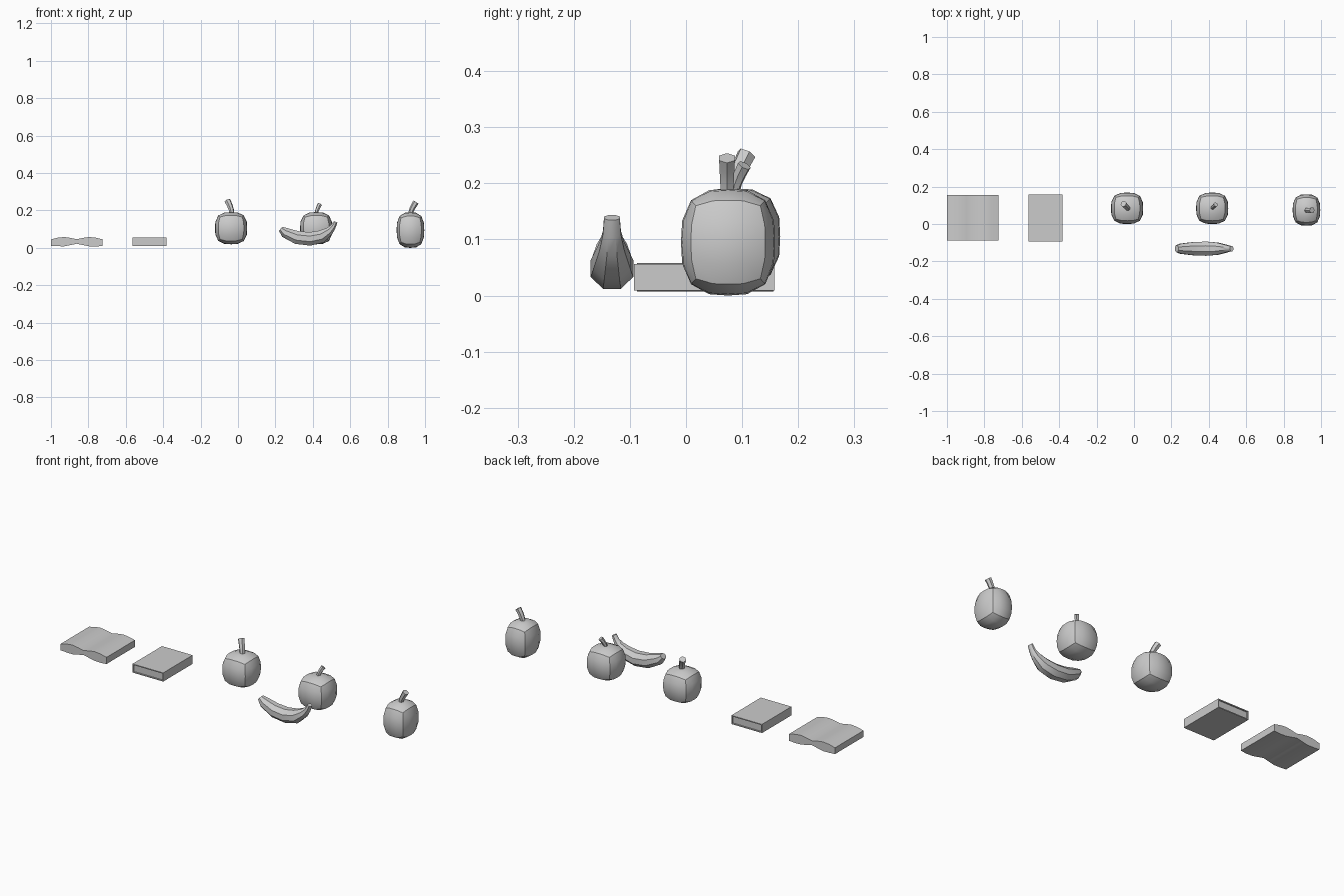
import bpy, bmesh, math
from mathutils import Vector

if "Cube" in bpy.data.objects:
    bpy.data.objects.remove(bpy.data.objects["Cube"])


def finish(name, bm, smooth=None):
    bmesh.ops.recalc_face_normals(bm, faces=bm.faces)
    me = bpy.data.meshes.new(name)
    bm.to_mesh(me)
    bm.free()
    ob = bpy.data.objects.new(name, me)
    bpy.context.collection.objects.link(ob)
    if smooth:
        bpy.ops.object.select_all(action='DESELECT')
        bpy.context.view_layer.objects.active = ob
        ob.select_set(True)
        bpy.ops.object.shade_smooth_by_angle(angle=math.radians(smooth))
    return ob


def add_box(bm, lo, hi):
    lo, hi = Vector(lo), Vector(hi)
    for v in bmesh.ops.create_cube(bm, size=1)['verts']:
        v.co = (lo + hi) / 2 + v.co * (hi - lo)


def fruit(name, centre, half, p):
    # low-poly cube rounded towards a sphere
    bm = bmesh.new()
    bmesh.ops.create_cube(bm, size=2)
    bmesh.ops.subdivide_edges(bm, edges=bm.edges, cuts=3, use_grid_fill=True)
    for v in bm.verts:
        c = Vector([math.tan(a * math.pi / 4) for a in v.co])
        c /= sum(abs(a) ** p for a in c) ** (1 / p)
        v.co = Vector(centre) + Vector([a * h for a, h in zip(c, half)])
    finish(name, bm, 33)


def sweep(name, path, radii, side, n=8, smooth=35):
    # lofted polygon rings along a path, with separate radii (side, other)
    bm = bmesh.new()
    path = [Vector(q) for q in path]
    rings = []
    for i, q in enumerate(path):
        t = (path[min(i + 1, len(path) - 1)] - path[max(i - 1, 0)]).normalized()
        u = (Vector(side) - t * t.dot(Vector(side))).normalized()
        w = t.cross(u)
        a, b = radii[i]
        k = 1 / math.cos(math.pi / n)
        rings.append([bm.verts.new(q + u * a * k * math.cos((j + .5) * math.tau / n)
                                   + w * b * k * math.sin((j + .5) * math.tau / n))
                      for j in range(n)])
    for r, s in zip(rings, rings[1:]):
        for j in range(n):
            bm.faces.new((r[j], r[(j + 1) % n], s[(j + 1) % n], s[j]))
    bm.faces.new(rings[0])
    bm.faces.new(rings[-1])
    finish(name, bm, smooth)


def stem(name, base, tip, r0, r1):
    # curved stem, leaning over as it rises
    b, t = Vector(base), Vector(tip)
    path = []
    for s in (0, .35, .7, 1):
        q = b.lerp(t, s)
        lean = s ** 1.5
        path.append((b.x + (t.x - b.x) * lean, b.y + (t.y - b.y) * lean, q.z))
    d = t - b
    side = Vector((-d.y, d.x, 0))
    sweep(name, path, [(r0 + (r1 - r0) * s,) * 2 for s in (0, .35, .7, 1)], side, 6)


# open book: wavy slab
top = [(-1, .045), (-.965, .054), (-.93, .058), (-.895, .053), (-.8625, .046),
       (-.83, .053), (-.795, .058), (-.76, .054), (-.725, .046)]
bottom = [(-.725, .01), (-.76, .007), (-.795, .008), (-.83, .015), (-.8625, .022),
          (-.895, .015), (-.93, .008), (-.965, .009), (-1, .011)]
bm = bmesh.new()
f = bm.faces.new([bm.verts.new((x, -.087, z)) for x, z in top + bottom])
ext = bmesh.ops.extrude_face_region(bm, geom=[f])['geom']
bmesh.ops.translate(bm, vec=(0, .243, 0),
                    verts=[v for v in ext if isinstance(v, bmesh.types.BMVert)])
finish("open_book", bm, 30)

# closed book: cover boards, sides and recessed pages
x0, x1, y0, y1, z0, z1, t = -.565, -.382, -.093, .158, .009, .056, .005
bm = bmesh.new()
add_box(bm, (x0, y0, z0), (x1, y1, z0 + t))
add_box(bm, (x0, y0, z1 - t), (x1, y1, z1))
add_box(bm, (x0, y0, z0 + t), (x0 + t, y1, z1 - t))
add_box(bm, (x1 - t, y0, z0 + t), (x1, y1, z1 - t))
finish("book_cover", bm)
bm = bmesh.new()
add_box(bm, (x0 + t, y0 + .006, z0 + t), (x1 - t, y1 - .006, z1 - t))
finish("book_pages", bm)

# two apples and a plum
fruit("apple_left", (-.037, .084, .105), (.086, .084, .086), 3)
stem("apple_left_stem", (-.031, .082, .18), (-.056, .108, .252), .011, .015)
fruit("apple_right", (.418, .084, .105), (.086, .084, .086), 3)
stem("apple_right_stem", (.418, .085, .18), (.437, .104, .232), .008, .011)
fruit("plum", (.922, .075, .095), (.074, .084, .095), 2.9)
stem("plum_stem", (.922, .073, .18), (.952, .073, .245), .011, .014)

# banana
rings = [(.228, .102, .014, .018), (.25, .082, .027, .027), (.315, .055, .035, .035),
         (.385, .048, .036, .038), (.445, .06, .034, .033), (.487, .088, .023, .022),
         (.508, .112, .015, .016), (.522, .139, .010, .014)]
sweep("banana", [(x, -.132, z) for x, z, _, _ in rings],
      [(ry, rz) for _, _, rz, ry in rings], (0, 1, 0), 8, 40)

# stand on the ground
for ob in bpy.data.objects:
    if ob.type == 'MESH':
        ob.data.update()
